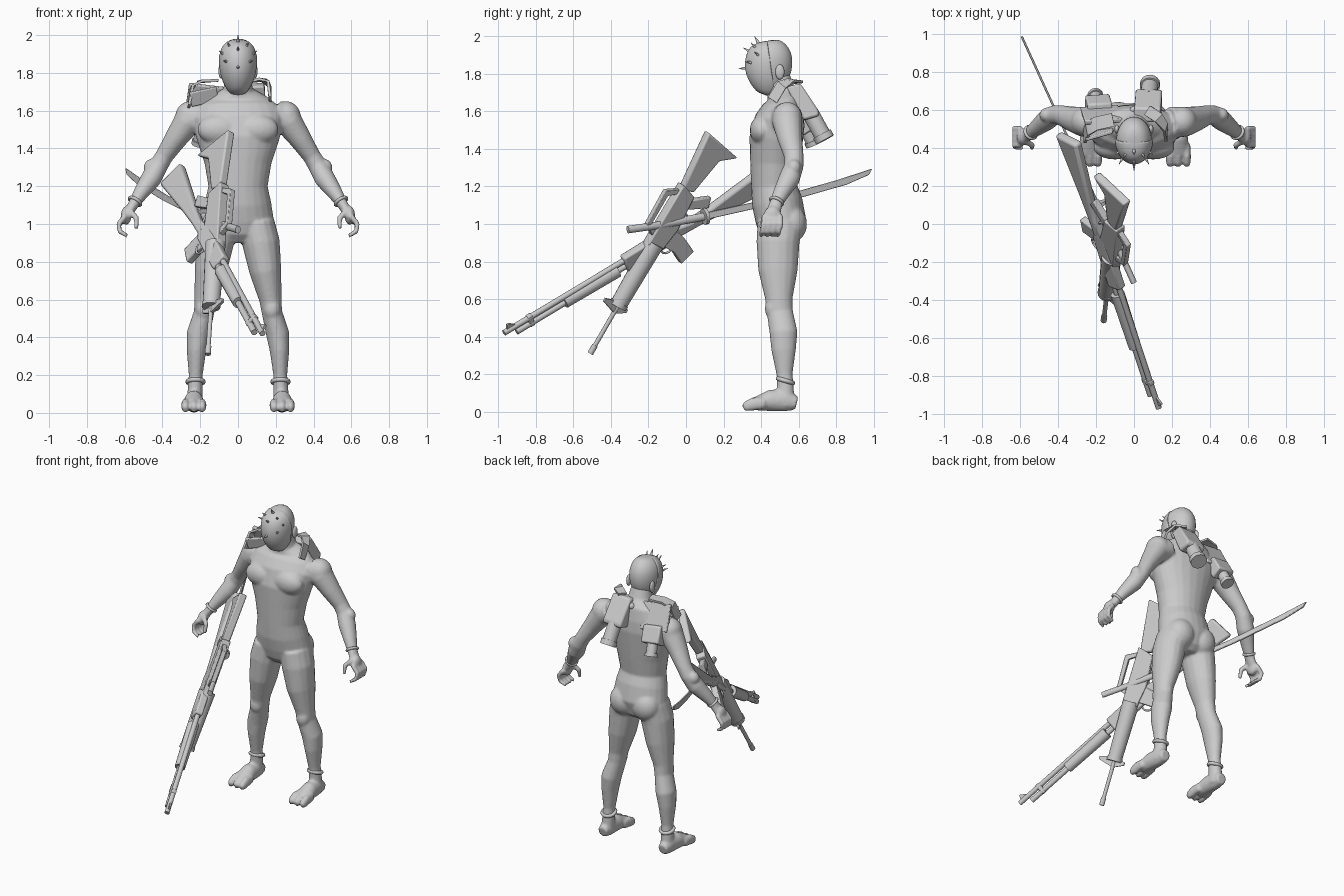
import bpy, bmesh
from math import sin, cos, pi, radians, sqrt
from mathutils import Vector, Matrix

cube = bpy.data.objects.get("Cube")
if cube:
    bpy.data.objects.remove(cube)

grey = bpy.data.materials.new("plain_grey")
grey.use_nodes = True
COLOUR = (0.6, 0.6, 0.6, 1)
grey.diffuse_color = COLOUR
for node in grey.node_tree.nodes:
    if node.type == 'BSDF_PRINCIPLED':
        node.inputs["Base Color"].default_value = COLOUR

X, Y, Z = Vector((1, 0, 0)), Vector((0, 1, 0)), Vector((0, 0, 1))
WORLD = Matrix.Identity(4)


# ---------- helpers ----------
def add_tube(bm, points, ref=Y, sides=16, s=1):
    """Loft ellipses (x, y, z, radius_side, radius_ref) along a path."""
    centres = [Vector((s * p[0], p[1], p[2])) for p in points]
    rings = []
    turn = pi / 4 if sides == 4 else 0
    for i, c in enumerate(centres):
        ahead = centres[min(i + 1, len(centres) - 1)] - centres[max(i - 1, 0)]
        t = ahead.normalized()
        side = ref.cross(t).normalized()
        up = t.cross(side)
        ra, rb = points[i][3], points[i][4]
        angles = [turn + 2 * pi * k / sides for k in range(sides)]
        rings.append([bm.verts.new(c + side * ra * cos(a) + up * rb * sin(a)) for a in angles])
    for low, high in zip(rings, rings[1:]):
        for k in range(sides):
            j = (k + 1) % sides
            bm.faces.new((low[k], low[j], high[j], high[k]))
    bm.faces.new(rings[0][::-1])
    bm.faces.new(rings[-1])


def add_ball(bm, centre, radii, s=1):
    place = Matrix.Translation((s * centre[0], centre[1], centre[2]))
    bmesh.ops.create_uvsphere(bm, u_segments=20, v_segments=12, radius=1,
                              matrix=place @ Matrix.Diagonal((*radii, 1)))


def finish(name, bm, matrix=WORLD, angle=40):
    bm.transform(matrix)
    bmesh.ops.recalc_face_normals(bm, faces=bm.faces[:])
    mesh = bpy.data.meshes.new(name)
    bm.to_mesh(mesh)
    bm.free()
    mesh.materials.append(grey)
    obj = bpy.data.objects.new(name, mesh)
    bpy.context.collection.objects.link(obj)
    bpy.ops.object.select_all(action='DESELECT')
    obj.select_set(True)
    bpy.context.view_layer.objects.active = obj
    bpy.ops.object.shade_smooth_by_angle(angle=radians(angle))
    return obj


def tube(name, points, matrix=WORLD, ref=Z, sides=16):
    bm = bmesh.new()
    add_tube(bm, points, ref, sides)
    return finish(name, bm, matrix)


def rod(name, matrix, start, end, r1, r2=None, z=0):
    r2 = r2 or r1
    return tube(name, [(start, 0, z, r1, r1), (end, 0, z, r2, r2)], matrix)


def prism(name, outline, width, matrix=WORLD, bevel=0.006):
    """Extrude an (x, z) outline sideways, centred on y = 0."""
    bm = bmesh.new()
    face = bm.faces.new([bm.verts.new((x, -width / 2, z)) for x, z in outline])
    grown = bmesh.ops.extrude_face_region(bm, geom=[face])["geom"]
    bmesh.ops.translate(bm, vec=Y * width, verts=[v for v in grown if isinstance(v, bmesh.types.BMVert)])
    obj = finish(name, bm, matrix)
    if bevel:
        mod = obj.modifiers.new("soft_edges", 'BEVEL')
        mod.width, mod.segments = bevel, 2
    return obj


def slab(name, x0, x1, z0, z1, width, matrix=WORLD):
    return prism(name, [(x0, z0), (x1, z0), (x1, z1), (x0, z1)], width, matrix)


def ring(name, centre, axis, major, minor):
    bm = bmesh.new()
    loops = [[bm.verts.new(((major + minor * cos(b)) * cos(a), (major + minor * cos(b)) * sin(a), minor * sin(b)))
              for b in (2 * pi * j / 8 for j in range(8))] for a in (2 * pi * i / 20 for i in range(20))]
    for i in range(20):
        p, q = loops[i], loops[(i + 1) % 20]
        for j in range(8):
            k = (j + 1) % 8
            bm.faces.new((p[j], q[j], q[k], p[k]))
    turn = Z.rotation_difference(Vector(axis)).to_matrix().to_4x4()
    return finish(name, bm, Matrix.Translation(centre) @ turn, 80)


def frame(origin, end, down):
    """Local x runs from origin to end, local z points away from down."""
    origin = Vector(origin)
    x = (Vector(end) - origin).normalized()
    up = -Vector(down)
    z = (up - x * up.dot(x)).normalized()
    m = Matrix((x, z.cross(x), z)).transposed().to_4x4()
    m.translation = origin
    return m


# ---------- body, fused into one smooth skin ----------
body = bmesh.new()
add_tube(body, [(0, .50, .90, .08, .07), (0, .50, .94, .16, .11), (0, .505, 1.02, .19, .135),
                (0, .485, 1.12, .175, .135), (0, .47, 1.2, .157, .123), (0, .475, 1.32, .177, .133),
                (0, .48, 1.45, .22, .143), (0, .50, 1.55, .245, .135), (0, .52, 1.62, .22, .11),
                (0, .525, 1.67, .16, .09), (0, .505, 1.71, .08, .075), (0, .48, 1.8, .062, .068)], Y, 24)
for s in (1, -1):
    # legs
    add_tube(body, [(.10, .50, 1.0, .095, .12), (.122, .49, .9, .1, .115), (.145, .49, .75, .085, .105),
                    (.172, .495, .6, .06, .073), (.18, .50, .53, .054, .07), (.21, .52, .42, .062, .075),
                    (.22, .52, .33, .052, .066), (.224, .525, .2, .037, .043), (.227, .53, .12, .04, .045),
                    (.23, .53, .03, .045, .05)], Y, s=s)
    add_ball(body, (.18, .46, .55), (.045, .04, .06), s)
    # feet and toes
    add_tube(body, [(.232, .59, .045, .034, .036), (.232, .53, .06, .045, .06),
                    (.234, .45, .06, .052, .058), (.236, .37, .042, .056, .036)], Z, s=s)
    for x in (.19, .234, .278):
        add_tube(body, [(x, .42, .045, .02, .03), (x, .36, .042, .023, .036),
                        (x, .325, .03, .022, .03), (x, .305, .02, .014, .018)], Z, 12, s)
    # chest, seat and shoulder masses
    add_ball(body, (.1, .405, 1.5), (.115, .065, .08), s)
    add_ball(body, (.085, .56, 1.0), (.095, .085, .1), s)
    add_ball(body, (.255, .54, 1.565), (.078, .08, .085), s)
    # arms
    add_tube(body, [(.19, .535, 1.58, .08, .085), (.27, .54, 1.54, .077, .08), (.33, .555, 1.45, .06, .066),
                    (.39, .575, 1.36, .048, .052), (.42, .575, 1.31, .05, .052), (.46, .55, 1.24, .055, .057),
                    (.51, .51, 1.17, .042, .045), (.55, .48, 1.11, .03, .035), (.58, .465, 1.06, .024, .04)], Y, s=s)
    add_ball(body, (.455, .575, 1.3), (.045, .04, .045), s)
    # hands
    add_ball(body, (.592, .46, 1.045), (.028, .046, .05), s)
    for y in (.415, .445, .475, .505):
        add_tube(body, [(.595, y, 1.045, .015, .015), (.632, y, 1.0, .015, .015),
                        (.626, y - .01, .96, .014, .014), (.585, y - .015, .936, .011, .011)], Y, 10, s)
    add_tube(body, [(.575, .44, 1.07, .018, .018), (.537, .415, 1.03, .016, .016),
                    (.54, .40, .975, .012, .012)], Y, 10, s)
skin = finish("body", body)
remesh = skin.modifiers.new("fuse", 'REMESH')
remesh.mode, remesh.voxel_size, remesh.use_smooth_shade = 'VOXEL', .008, True
relax = skin.modifiers.new("relax", 'SMOOTH')
relax.factor, relax.iterations = .5, 6

for s, label in ((1, "left"), (-1, "right")):
    ring(label + "_ankle_band", (s * .225, .53, .165), (0, .3, 1), .042, .012)
    ring(label + "_wrist_band", (s * .545, .483, 1.12), (s * .5, -.4, -.8), .034, .009)

# ---------- head and mask ----------
profile = [(1.685, .39, .46, .03), (1.71, .365, .50, .052), (1.76, .335, .54, .08), (1.82, .315, .565, .094),
           (1.88, .32, .57, .097), (1.93, .345, .565, .086), (1.965, .385, .53, .06), (1.98, .42, .49, .03)]


def head_rings(grow):
    return [(0, (f + b) / 2, z, w + grow, (b - f) / 2 + grow) for z, f, b, w in profile]


head = bmesh.new()
add_tube(head, head_rings(0), Y, 24)
for s in (1, -1):
    add_ball(head, (.09, .5, 1.81), (.014, .025, .04), s)
finish("head", head, angle=80).modifiers.new("rounding", 'SUBSURF').levels = 1

mask = bmesh.new()
add_tube(mask, head_rings(.006), Y, 24)
bmesh.ops.bisect_plane(mask, geom=mask.verts[:] + mask.edges[:] + mask.faces[:],
                       plane_co=(0, .455, 1.83), plane_no=(0, 1, .15), clear_outer=True)
shell = finish("mask", mask, angle=80)
shell.modifiers.new("shell", 'SOLIDIFY').thickness = .012
shell.modifiers.new("rounding", 'SUBSURF').levels = 1

for i, (x, z) in enumerate([(0, 1.97), (0, 1.92), (0, 1.83), (.045, 1.94), (-.045, 1.94),
                            (.078, 1.9), (-.078, 1.9), (.062, 1.86), (-.062, 1.86)]):
    y = .45 - .135 * sqrt(max(0, 1 - (x / .1) ** 2 - ((z - 1.84) / .15) ** 2))
    base = Vector((x, y, z))
    out = (base - Vector((0, .46, 1.84))).normalized()
    rod("mask_spike_%d" % i, frame(base, base + out, (.3, .5, -.9)), -.015, .036, .011, .001)

# ---------- back pods and shoulder straps ----------
left_pod = frame((.07, .575, 1.75), (.085, .74, 1.45), (0, -1, -.5))
prism("left_pod_case", [(0, -.045), (.02, .03), (.2, .045), (.22, .03), (.2, -.05)], .14, left_pod, .012)
rod("left_pod_tube", left_pod, .18, .34, .045)
rod("left_pod_rim", left_pod, .31, .345, .053)
right_pod = frame((-.17, .57, 1.66), (-.205, .68, 1.42), (0, -1, -.5))
slab("right_pod_plate", -.08, .1, -.01, .015, .2, right_pod)
prism("right_pod_case", [(.05, -.04), (.07, .04), (.18, .045), (.19, -.04)], .13, right_pod, .01)
rod("right_pod_tube", right_pod, .16, .26, .035)
rod("right_pod_rim", right_pod, .24, .265, .042)
node = bmesh.new()
add_ball(node, (0, .6, 1.69), (.022, .022, .022))
finish("collar_knob", node)
tube("left_strap", [(.07, .60, 1.755, .01, .04), (.13, .56, 1.765, .01, .04), (.165, .51, 1.74, .01, .04),
                    (.17, .46, 1.66, .01, .04)], ref=Y, sides=4)
tube("right_strap", [(-.11, .55, 1.76, .01, .05), (-.2, .53, 1.755, .01, .05), (-.245, .5, 1.72, .01, .05),
                     (-.26, .46, 1.62, .01, .05)], ref=Y, sides=4)
collar = frame((-.25, .46, 1.65), (-.11, .5, 1.68), (0, .3, -1))
slab("right_collar_plate", 0, .15, -.03, .05, .02, collar)

# ---------- assault rifle ----------
rifle = frame((-.16, -.51, .31), (-.08, .15, 1.45), (-.62, .6, -.48))
rod("rifle_barrel", rifle, 0, .34, .012)
rod("rifle_muzzle", rifle, 0, .05, .016)
rod("rifle_handguard", rifle, .31, .68, .046, .054)
rod("rifle_handguard_cap", rifle, .29, .315, .05)
prism("rifle_front_sight", [(.25, 0), (.32, 0), (.3, .1), (.28, .1)], .015, rifle, 0)
prism("rifle_sling_loop", [(.25, 0), (.31, 0), (.3, -.07), (.28, -.07)], .012, rifle, 0)
prism("rifle_receiver", [(.66, .05), (.66, -.05), (.8, -.075), (1.0, -.06), (1.03, .045)], .06, rifle)
prism("rifle_carry_handle", [(.71, .04), (.75, .115), (.96, .12), (1.0, .04), (.97, .04), (.94, .09),
                             (.77, .09), (.75, .04)], .03, rifle, .003)
prism("rifle_magazine", [(.69, -.05), (.8, -.05), (.78, -.15), (.74, -.25), (.65, -.22), (.685, -.14)], .04, rifle)
prism("rifle_grip", [(.91, -.05), (.97, -.05), (1.04, -.17), (.98, -.19)], .036, rifle)
ring("rifle_trigger_guard", rifle @ Vector((.86, 0, -.085)), rifle.to_3x3() @ Y, .035, .006)
prism("rifle_stock", [(1.0, .03), (1.34, .07), (1.29, -.19), (1.23, -.09), (1.02, -.045)], .05, rifle, .01)

# ---------- pump shotgun ----------
shotgun = frame((.13, -.97, .42), (-.34, .46, 1.28), (-.6, .23, -.7))
rod("shotgun_barrel", shotgun, 0, .82, .016)
rod("shotgun_feed_tube", shotgun, .07, .82, .017, z=-.038)
slab("shotgun_tube_clamp", .15, .18, -.055, .018, .03, shotgun)
prism("shotgun_front_sight", [(.02, .01), (.08, .01), (.04, .04), (.03, .04)], .012, shotgun, 0)
rod("shotgun_forend", shotgun, .38, .72, .034, .038, -.034)
prism("shotgun_receiver", [(.77, .03), (.77, -.065), (1.08, -.06), (1.12, -.04), (1.1, .035)], .05, shotgun, .01)
ring("shotgun_trigger_guard", shotgun @ Vector((1.03, 0, -.075)), shotgun.to_3x3() @ Y, .035, .006)
prism("shotgun_stock", [(1.08, .03), (1.2, .005), (1.32, .015), (1.71, .065), (1.73, -.1), (1.36, -.06),
                        (1.24, -.05), (1.1, -.045)], .05, shotgun, .015)

# ---------- curved sword ----------
sword = frame((0, -.31, .97), (-.595, .995, 1.275), -Z)
tube("sword_handle", [(0, 0, 0, .016, .02), (.2, 0, -.016, .016, .02), (.45, 0, -.025, .016, .021)], sword)
rod("sword_guard", sword, .448, .466, .044, z=-.025)
prism("sword_blade", [(.46, -.007), (.9, -.012), (1.25, .003), (1.466, .02), (1.44, -.008), (1.3, -.032),
                      (.95, -.047), (.46, -.043)], .012, sword, .003)
